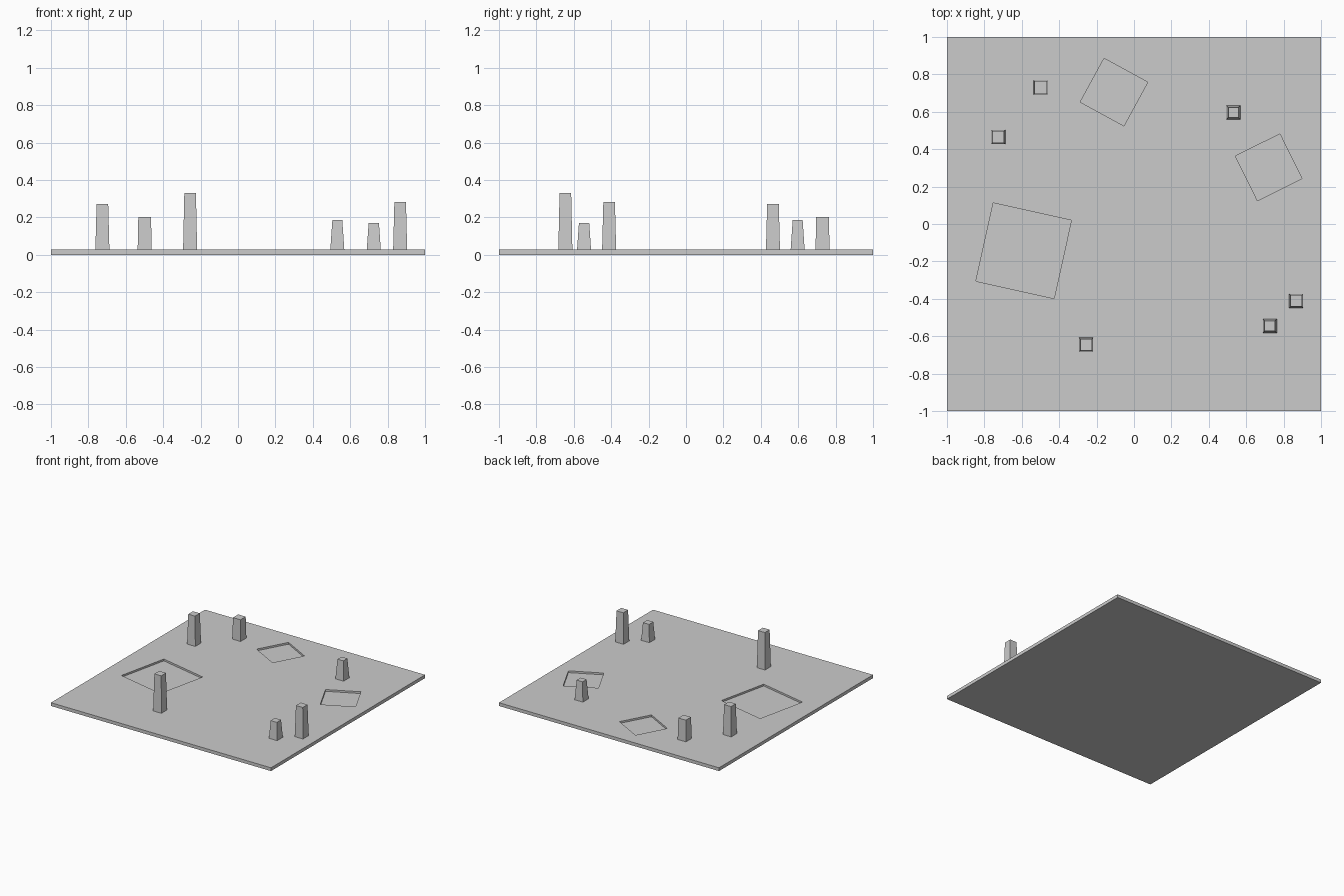
import bpy, bmesh
from math import radians
from mathutils import Matrix

if "Cube" in bpy.data.objects:
    bpy.data.objects.remove(bpy.data.objects["Cube"])

TOP = 0.027


def make_object(name, bm):
    mesh = bpy.data.meshes.new(name)
    bm.to_mesh(mesh)
    bm.free()
    ob = bpy.data.objects.new(name, mesh)
    bpy.context.collection.objects.link(ob)
    return ob


def block(name, x, y, z0, z1, base, top=None, angle=0):
    """Square block, optionally tapered and turned."""
    bm = bmesh.new()
    bmesh.ops.create_cube(bm, size=1)
    for v in bm.verts:
        upper = v.co.z > 0
        s = top if (upper and top) else base
        v.co = (v.co.x * s, v.co.y * s, z1 if upper else z0)
    bm.transform(Matrix.Translation((x, y, 0)) @ Matrix.Rotation(radians(angle), 4, 'Z'))
    return make_object(name, bm)


# Ground slab
slab = block("ground_slab", 0, 0, 0, TOP, 2)

# Shallow square recesses cut into the slab: x, y, side, angle
recesses = [(-0.590, -0.143, 0.428, -12.5),
            (-0.107, 0.705, 0.266, -28.6),
            (0.720, 0.303, 0.266, 26.4)]
for i, (x, y, side, angle) in enumerate(recesses):
    cutter = block(f"recess_cutter_{i + 1}", x, y, 0.012, 0.1, side, angle=angle)
    cutter.hide_render = True
    cutter.hide_viewport = True
    cut = slab.modifiers.new("recess", 'BOOLEAN')
    cut.operation = 'DIFFERENCE'
    cut.solver = 'EXACT'
    cut.object = cutter

# Tapered pillars: x, y, top height, top width
pillars = [(-0.725, 0.465, 0.272, 0.062),
           (-0.499, 0.730, 0.203, 0.068),
           (-0.256, -0.645, 0.331, 0.062),
           (0.531, 0.597, 0.187, 0.053),
           (0.726, -0.545, 0.171, 0.055),
           (0.867, -0.411, 0.282, 0.062)]
for i, (x, y, h, top) in enumerate(pillars):
    block(f"pillar_{i + 1}", x, y, TOP - 0.002, h, 0.075, top)
